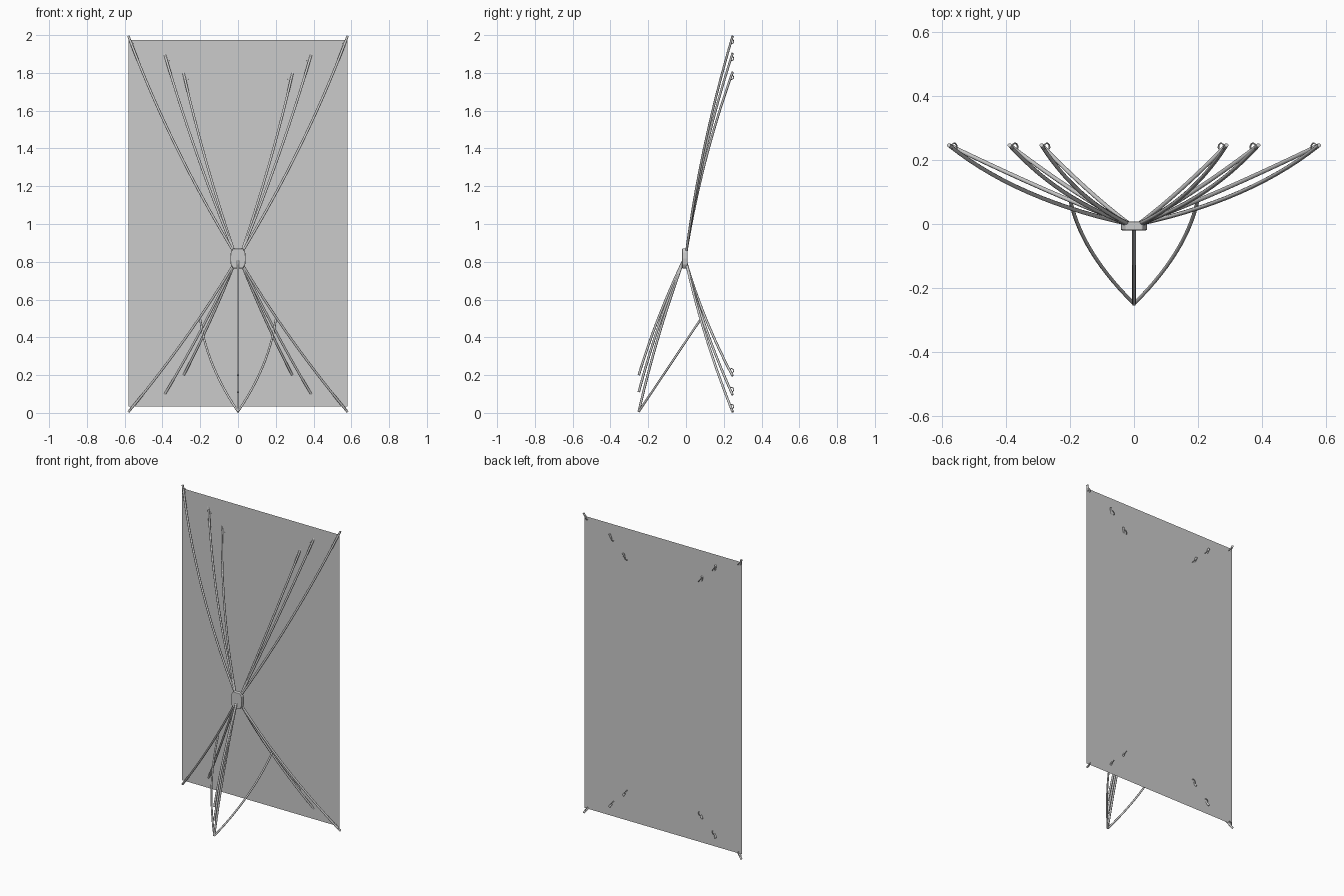
import bpy, bmesh, math
from mathutils import Vector

if "Cube" in bpy.data.objects:
    bpy.data.objects.remove(bpy.data.objects["Cube"])


def tube(name, points, radius):
    """Round capped rod swept along points, stored as a smooth mesh."""
    cu = bpy.data.curves.new(name, 'CURVE')
    cu.dimensions = '3D'
    cu.bevel_depth = radius
    cu.bevel_resolution = 2
    cu.use_fill_caps = True
    sp = cu.splines.new('POLY')
    sp.points.add(len(points) - 1)
    for p, co in zip(sp.points, points):
        p.co = (*co, 1)
    ob = bpy.data.objects.new(name, cu)
    bpy.context.collection.objects.link(ob)
    bpy.ops.object.select_all(action='DESELECT')
    ob.select_set(True)
    bpy.context.view_layer.objects.active = ob
    bpy.ops.object.convert(target='MESH')
    bpy.ops.object.shade_smooth_by_angle(angle=math.radians(50))
    return ob


def bowed(a, b, bow, n=14):
    """Points from a to b, pushed sideways by bow at the middle."""
    a, b, bow = Vector(a), Vector(b), Vector(bow)
    return [a.lerp(b, i / n) + bow * (4 * (i / n) * (1 - i / n)) for i in range(n + 1)]


def hook(name, x, z, side, up):
    """Open ring near a rod tip that passes through the panel."""
    c = Vector((x - side * 0.017, 0.241, z - up * 0.028))
    d = Vector((side * 0.6, 0, up * 0.8))
    pts = []
    for i in range(11):
        t = math.radians(-120 + 24 * i)
        pts.append(c + Vector((0, 0.012, 0)) * math.cos(t) + d * 0.014 * math.sin(t))
    tube(name, pts, 0.0025)


R = 0.0065

# Banner panel: a single thin sheet
me = bpy.data.meshes.new("banner_panel")
me.from_pydata([(-0.58, 0.24, 0.035), (0.58, 0.24, 0.035),
                (0.58, 0.24, 1.975), (-0.58, 0.24, 1.975)], [], [(0, 1, 2, 3)])
bpy.context.collection.objects.link(bpy.data.objects.new("banner_panel", me))

# Central hub: bevelled block, slightly pinched at both ends
bm = bmesh.new()
outline = [(0.026, 0.765), (0.038, 0.785), (0.041, 0.818), (0.038, 0.85), (0.026, 0.87)]
ring = outline + [(-x, z) for x, z in reversed(outline)]
face = bm.faces.new([bm.verts.new((x, -0.02, z)) for x, z in ring])
ext = bmesh.ops.extrude_face_region(bm, geom=[face])
bmesh.ops.translate(bm, vec=(0, 0.028, 0),
                    verts=[v for v in ext['geom'] if isinstance(v, bmesh.types.BMVert)])
bmesh.ops.recalc_face_normals(bm, faces=bm.faces)
me = bpy.data.meshes.new("hub")
bm.to_mesh(me)
bm.free()
hub = bpy.data.objects.new("hub", me)
bpy.context.collection.objects.link(hub)
mod = hub.modifiers.new("edge_bevel", 'BEVEL')
mod.width = 0.004
mod.segments = 2

# Three alternative rod positions per corner: tip x, distance from top/bottom, bow
tips = [("outer", 0.58, 0.005, 0.034), ("middle", 0.39, 0.095, 0.016), ("inner", 0.29, 0.195, 0.014)]
for side, sname in ((-1, "left"), (1, "right")):
    for label, x, dz, bx in tips:
        tube(f"upper_rod_{label}_{sname}",
             bowed((side * 0.015, 0, 0.84), (side * x, 0.247, 2 - dz),
                   (side * bx, -0.024, 0)), R)
        tube(f"lower_rod_{label}_{sname}",
             bowed((side * 0.015, 0, 0.80), (side * x, 0.247, dz),
                   (-side * bx * 0.7, -0.018, 0)), R)
        hook(f"upper_hook_{label}_{sname}", side * x, 2 - dz, side, 1)
        hook(f"lower_hook_{label}_{sname}", side * x, dz, side, -1)
    # Brace from the lower rod to the front foot
    tube(f"brace_{sname}",
         bowed((side * 0.2, 0.077, 0.495), (0, -0.25, 0.007), (side * 0.033, 0, 0)), R * 0.9)

# Front support leg in its three positions
for label, z in (("low", 0.007), ("middle", 0.11), ("high", 0.2)):
    tube(f"front_leg_{label}", bowed((0, -0.008, 0.82), (0, -0.25, z), (0, -0.014, 0)), R)
